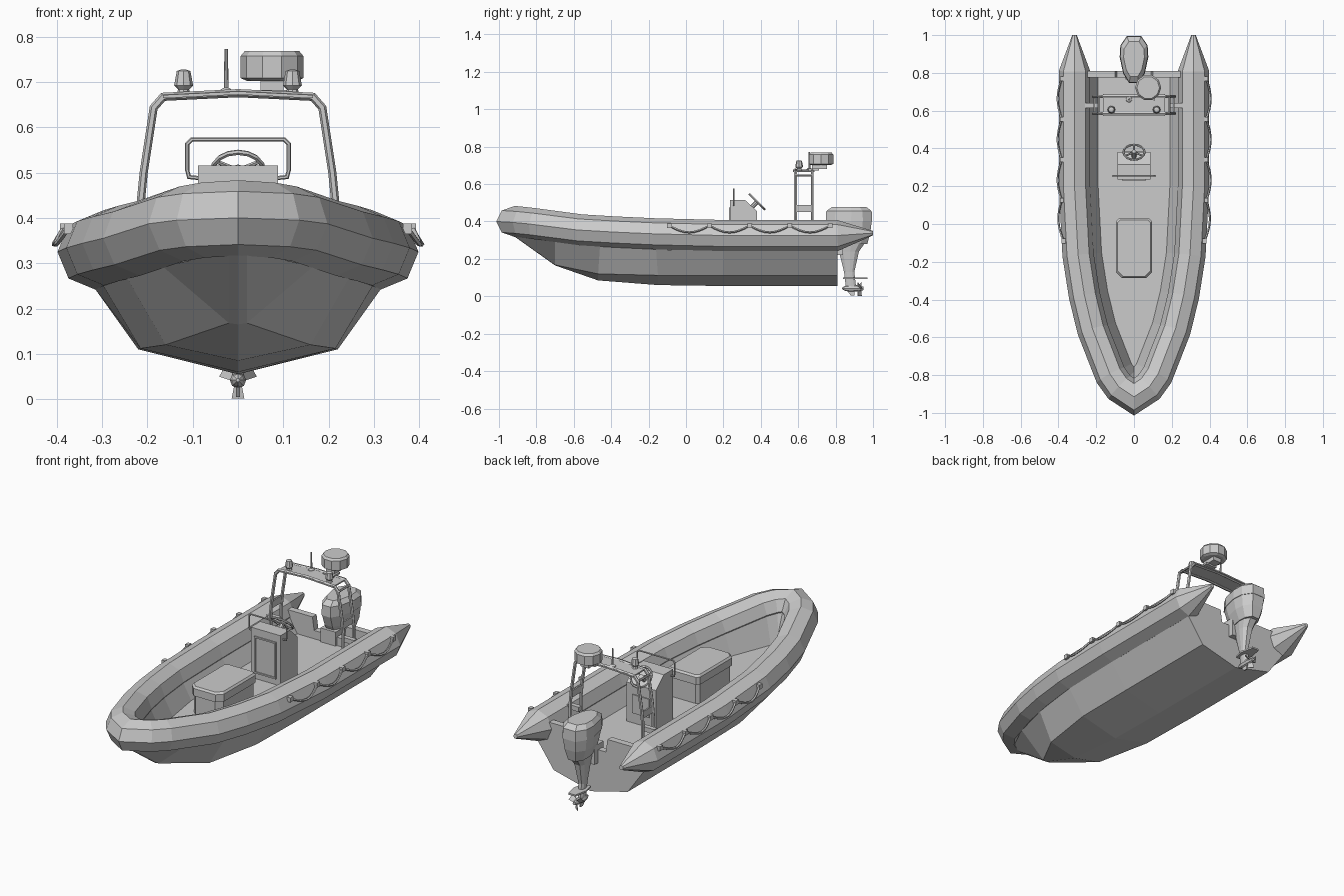
import bpy, bmesh, math
from mathutils import Vector, Matrix

if "Cube" in bpy.data.objects:
    bpy.data.objects.remove(bpy.data.objects["Cube"])

def add(name, verts, faces):
    me = bpy.data.meshes.new(name)
    me.from_pydata([tuple(v) for v in verts], [], faces)
    bm = bmesh.new(); bm.from_mesh(me)
    bmesh.ops.recalc_face_normals(bm, faces=bm.faces)
    bm.to_mesh(me); bm.free()
    ob = bpy.data.objects.new(name, me)
    bpy.context.collection.objects.link(ob)
    return ob

def loft(name, rings, closed=True, caps=True):
    n = len(rings[0])
    verts = [v for r in rings for v in r]
    faces = []
    for i in range(len(rings) - 1):
        for j in range(n if closed else n - 1):
            k = (j + 1) % n
            faces.append((i*n + j, i*n + k, (i+1)*n + k, (i+1)*n + j))
    if caps:
        faces += [tuple(range(n)), tuple(range((len(rings)-1)*n, len(rings)*n))]
    return add(name, verts, faces)

def frames(pts, up):
    out = []
    for i, p in enumerate(pts):
        a = (p - pts[i-1]).normalized() if i else None
        b = (pts[i+1] - p).normalized() if i < len(pts) - 1 else None
        t = ((a or b) + (b or a)).normalized()
        side = t.cross(up).normalized()
        out.append((p, side, side.cross(t), 1 / max(0.6, t.dot(b or a))))
    return out

def sweep(name, pts, r, sides=6, up=(0, 0, 1)):
    pts = [Vector(p) for p in pts]
    rs = r if isinstance(r, list) else [r] * len(pts)
    rings = []
    for (p, s, u, m), rad in zip(frames(pts, Vector(up)), rs):
        ang = [2 * math.pi * k / sides for k in range(sides)]
        rings.append([p + s*rad*m*math.cos(a) + u*rad*math.sin(a) for a in ang])
    return loft(name, rings)

def lathe(name, prof, x, y, sides):
    return loft(name, [[(x + r*math.cos(2*math.pi*k/sides), y + r*math.sin(2*math.pi*k/sides), z)
                        for k in range(sides)] for r, z in prof])

def box(name, x0, x1, y0, y1, z0, z1):
    return loft(name, [[(x0, y0, z), (x1, y0, z), (x1, y1, z), (x0, y1, z)] for z in (z0, z1)])

def mirrored(half):
    return half + [(-x, *r) for x, *r in reversed(half) if abs(x) > 1e-6]

# inflatable collar with stern cones
half = [(.315, .81, .325), (.315, .2, .325), (.296, -.165, .334), (.262, -.38, .344),
        (.218, -.56, .355), (.124, -.80, .387), (.077, -.865, .395), (0, -.915, .40)]
path = mirrored(half)
R = .083
sweep("collar_tube", [(.315, 1, .338), *path, (-.315, 1, .338)],
      [.012] + [R]*len(path) + [.012], 8)

# hull: keel, chine and sheer per station
stations = [((0, .81, .055), (.22, .81, .11), (.315, .81, .243)),
            ((0, .2, .055), (.22, .2, .11), (.315, .2, .243)),
            ((0, -.15, .06), (.215, -.15, .112), (.297, -.16, .25)),
            ((0, -.47, .085), (.16, -.47, .12), (.245, -.46, .268)),
            ((0, -.7, .165), (.02, -.7, .168), (.165, -.70, .292)),
            ((0, -.925, .325), (.02, -.91, .32), (.07, -.87, .315))]
rings = []
for k, c, s in stations:
    m = lambda v: (-v[0], v[1], v[2])
    rings.append([m(s), m(c), k, c, s])
loft("hull", rings, closed=False, caps=False)

# cockpit liner and deck
fr = frames([Vector(p) for p in path], Vector((0, 0, 1)))
sgn = -1 if fr[0][1].x > 0 else 1
rim = [p + s*sgn*m*(R - .005) for p, s, u, m in fr]
edge = [(p + s*sgn*m*.125) for p, s, u, m in fr]
for e in edge:
    e.z = .245
loft("cockpit_liner", [rim, edge], closed=False, caps=False)
add("deck", edge, [tuple(range(len(edge)))])

# transom with engine notch
tr = [(.09, .29), (.10, .36), (.25, .36), (.315, .243), (.22, .11), (0, .055)]
loft("transom", [[(x, y, z) for x, z in mirrored(tr)] for y in (.775, .81)])

# storage seat with lid
def chamfered(w, y0, y1, c, z):
    return [(-w, y0+c, z), (-w+c, y0, z), (w-c, y0, z), (w, y0+c, z),
            (w, y1-c/2, z), (w-c/2, y1, z), (-w+c/2, y1, z), (-w, y1-c/2, z)]
loft("seat_box", [chamfered(.088, -.277, .022, .03, z) for z in (.245, .35)])
loft("seat_lid", [chamfered(.095, -.285, .03, .03, .35), chamfered(.095, -.285, .03, .03, .39),
                  chamfered(.087, -.277, .022, .028, .40)])

# steering console
prof = [(.235, .245), (.235, .515), (.315, .515), (.38, .455), (.38, .245)]
loft("console", [[(x, y, z) for y, z in prof] for x in (-.088, .088)])
for s in (-1, 1):
    box("console_door_stile", s*.06 - .004, s*.06 + .004, .229, .236, .28, .47)
for z in (.28, .47):
    box("console_door_rail", -.064, .064, .229, .236, z - .004, z + .004)
box("console_rear_hatch", -.05, .05, .379, .386, .30, .40)
sweep("console_grab_rail", mirrored([(.088, .255, .488), (.108, .255, .49), (.112, .255, .505),
      (.112, .255, .563), (.102, .255, .573)]), .0045, 6, (0, 1, 0))

# steering wheel
tilt = Matrix.Rotation(math.radians(-45), 4, 'X')
c = Vector((0, .38, .505))
ring = [[c + tilt @ Vector(((.056 + .006*math.cos(b))*math.cos(a), (.056 + .006*math.cos(b))*math.sin(a),
         .006*math.sin(b))) for b in [k*math.pi/3 for k in range(6)]]
        for a in [k*math.pi/8 for k in range(17)]]
loft("steering_wheel", ring, caps=False)
for a in (90, 210, 330):
    a = math.radians(a)
    sweep("wheel_spoke", [c, c + tilt @ Vector((.056*math.cos(a), .056*math.sin(a), 0))], .005)
sweep("wheel_column", [c + tilt @ Vector((0, 0, .006)), c + tilt @ Vector((0, 0, -.06))], .012, 8, (1, 0, 0))

# roll bar arch
for y in (.585, .675):
    sweep("arch_bar", mirrored([(.215, y, .28), (.215, y, .43), (.208, y, .50), (.186, y, .643),
          (.165, y, .667), (0, y, .675)]), .009, 6, (0, 1, 0))
loft("arch_plate", [[(x, y, z + d) for x, z in ((-.165, .664), (0, .672), (.165, .664))]
     + [(x, y, z + d + .007) for x, z in ((.165, .664), (0, .672), (-.165, .664))]
     for y, d in ((.572, 0), (.688, 0))])
for s in (-1, 1):
    box("arch_side_panel", s*.211 - .004, s*.211 + .004, .585, .675, .45, .487)
    sweep("arch_side_rung", [(s*.188, .585, .645), (s*.188, .675, .645)], .006)
    box("arch_bracket", s*.225 - .035, s*.225 + .035, .615, .64, .365, .39)
    lathe("arch_light", [(.016, .672), (.012, .683), (.021, .692), (.015, .724), (.006, .727)], s*.12, .605, 8)

# antenna and radar
lathe("antenna", [(.018, .675), (.016, .681), (.005, .687), (.004, .772)], -.026, .66, 8)
box("radar_pedestal", .045, .11, .655, .71, .672, .682)
loft("radar_post", [[(.05, y0, z), (.10, y0, z), (.10, y1, z), (.05, y1, z)]
     for z, y0, y1 in ((.68, .675, .755), (.708, .675, .755))])
lathe("radar_dome", [(.055, .702), (.069, .708), (.069, .757), (.06, .768)], .075, .722, 10)

# grab ropes with anchor pads
for s in (-1, 1):
    pts = []
    for i in range(33):
        y = -.09 + .86*i/32
        d = math.sin(math.pi * (i % 8) / 8)
        pts.append((s*(.383 + .022*d - max(0, .1 - y)*.05), y, .378 - .036*d))
    sweep("grab_rope", pts, .006, 5)
    for i in range(0, 33, 8):
        x, y, z = pts[i]
        box("rope_anchor", x - .010, x + .010, y - .012, y + .012, z - .014, z + .010)

# outboard engine
def oval(z, y0, y1, w):
    h = [(.35, 0), (.75, .2), (1, .55), (.95, .8), (.5, 1)]
    return mirrored([(x*w, y0 + (y1 - y0)*f, z) for x, f in h])
loft("engine_cowl", [oval(*a) for a in ((.28, .80, .97, .045), (.34, .77, .985, .066), (.40, .75, .993, .073))])
loft("engine_cowl_top", [oval(*a) for a in ((.40, .747, .995, .076), (.455, .75, .993, .073), (.477, .78, .965, .055))])
loft("engine_leg", [oval(*a) for a in ((.29, .80, .96, .042), (.24, .818, .925, .032),
     (.13, .845, .90, .018), (.045, .855, .91, .013))])
box("engine_bracket", -.045, .045, .765, .84, .22, .32)
loft("anti_cavitation_plate", [[(-.022, .84, z), (.022, .84, z), (.035, .90, z), (.02, .97, z),
     (-.02, .97, z), (-.035, .90, z)] for z in (.092, .101)])
sweep("gearcase", [(0, .835, .042), (0, .85, .042), (0, .875, .042), (0, .915, .042), (0, .95, .042)],
      [.004, .013, .018, .017, .009], 8)
loft("skeg", [[(x, y, z) for y, z in ((.855, .04), (.90, .04), (.90, .005), (.88, .005))] for x in (-.004, .004)])

# propeller
for k in range(3):
    ob = loft("propeller_blade", [[(-.008, -.010, z), (.008, .006, z), (.008, .010, z), (-.008, -.006, z)]
              if z < .02 else [(-.014, -.012, z), (.014, .008, z), (.014, .012, z), (-.014, -.008, z)]
              for z in (.01, .04)])
    ob.data.transform(Matrix.Translation((0, .928, .042)) @ Matrix.Rotation(math.radians(60 + 120*k), 4, 'Y'))
